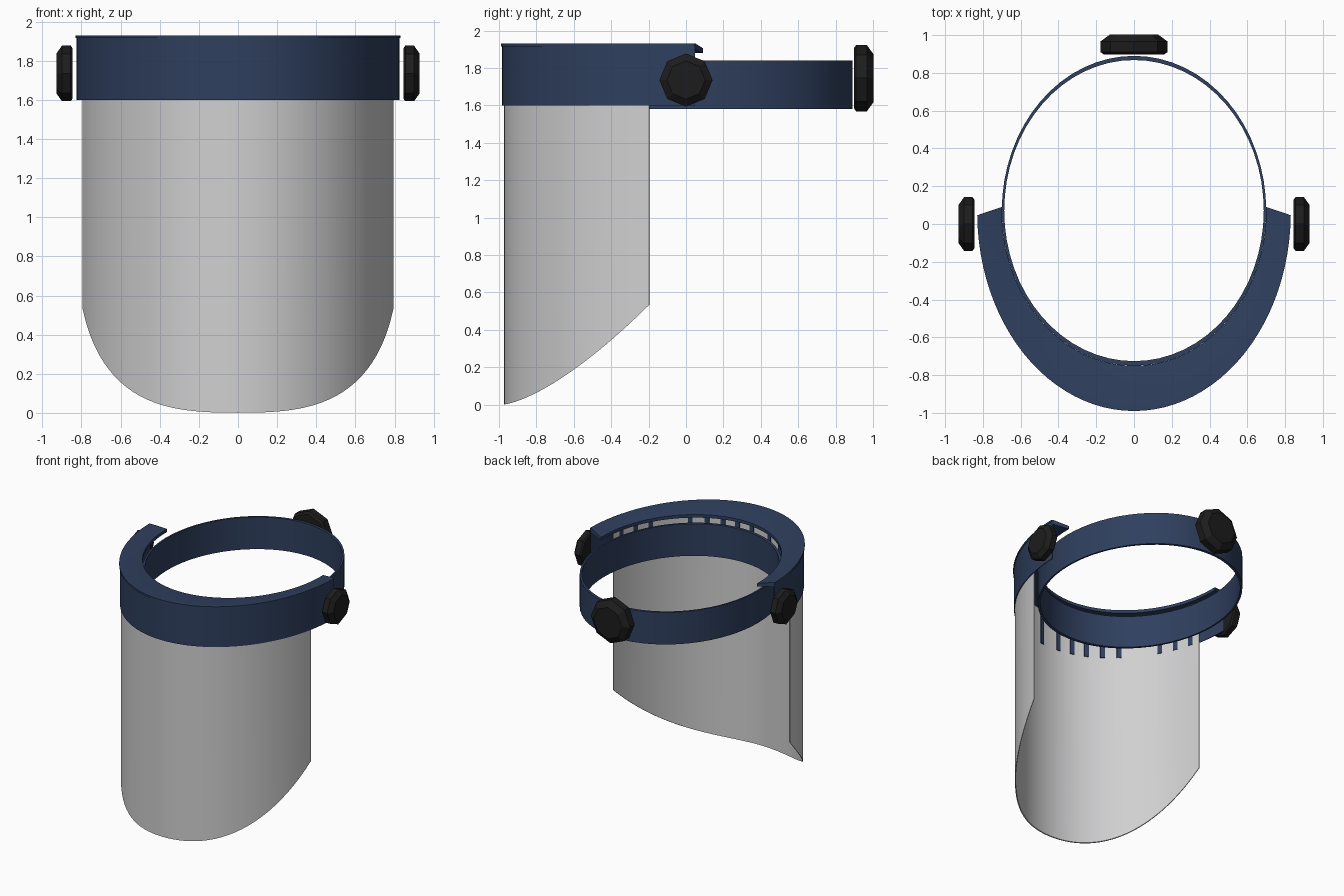
import bpy, bmesh, math
from mathutils import Matrix, Vector

cube = bpy.data.objects.get("Cube")
if cube:
    bpy.data.objects.remove(cube, do_unlink=True)


def material(name, rgb, alpha=1.0):
    mat = bpy.data.materials.new(name)
    mat.use_nodes = True
    mat.diffuse_color = (*rgb, alpha)
    bsdf = next(n for n in mat.node_tree.nodes if n.type == 'BSDF_PRINCIPLED')
    bsdf.inputs["Base Color"].default_value = (*rgb, 1.0)
    bsdf.inputs["Alpha"].default_value = alpha
    return mat


navy = material("navy plastic", (0.028, 0.05, 0.112))
black = material("black rubber", (0.012, 0.012, 0.012))
clear = material("clear grey sheet", (0.63, 0.63, 0.64), 0.85)


def ring_point(t, angle, z):
    """Point on the oval family: t=0 is the headband, t=1 the outer rim; angle 0 is the front."""
    return Vector(((0.70 + 0.13 * t) * math.sin(angle),
                   0.07 - 0.01 * t - (0.82 + 0.23 * t) * math.cos(angle), z))


def finish(name, bm, mat, smooth=True):
    bmesh.ops.recalc_face_normals(bm, faces=bm.faces)
    mesh = bpy.data.meshes.new(name)
    bm.to_mesh(mesh)
    bm.free()
    mesh.materials.append(mat)
    obj = bpy.data.objects.new(name, mesh)
    bpy.context.collection.objects.link(obj)
    if smooth:
        bpy.ops.object.select_all(action='DESELECT')
        obj.select_set(True)
        bpy.context.view_layer.objects.active = obj
        bpy.ops.object.shade_smooth_by_angle(angle=math.radians(25))
    return obj


def sweep(bm, profile, start, end, steps, closed=False):
    """Sweep a (t, z) profile round the oval; start and end give the angle for each t."""
    rings = []
    for i in range(steps if closed else steps + 1):
        f = i / steps
        ring = []
        for t, z in profile:
            angle = math.radians(start(t) + (end(t) - start(t)) * f)
            p = ring_point(t, angle, 0)
            p.z = z(p.y) if callable(z) else z
            ring.append(bm.verts.new(p))
        rings.append(ring)
    n = len(profile)
    pairs = list(zip(rings, rings[1:]))
    if closed:
        pairs.append((rings[-1], rings[0]))
    for a, b in pairs:
        for j in range(n):
            k = (j + 1) % n
            bm.faces.new((a[j], a[k], b[k], b[j]))
    if not closed:
        bm.faces.new(rings[0])
        bm.faces.new(rings[-1])


# Headband: thin oval strip all round the head
bm = bmesh.new()
sweep(bm, [(-0.1, 1.58), (0, 1.58), (0, 1.84), (-0.1, 1.84)],
      lambda t: 0, lambda t: 360, 64, closed=True)
finish("headband", bm, navy)

# Brow frame: outer wall, small rim and a top plate sloping in to the head
frame_end = lambda t: 91.4 - 2.2 * t
frame_profile = [(0.97, 1.60), (0.97, 1.915), (1, 1.915), (1, 1.93), (0.87, 1.93),
                 (0, 1.905), (0, 1.88), (0.93, 1.895), (0.93, 1.60)]
bm = bmesh.new()
sweep(bm, frame_profile, lambda t: -frame_end(t), frame_end, 48)
finish("brow_frame", bm, navy)


# Visor: curved sheet whose lower edge rises towards the sides
def lower_edge(y):
    return 0.53 * max(0.0, (y + 0.98) / 0.78) ** 1.45


bm = bmesh.new()
sweep(bm, [(0.89, lower_edge), (0.925, lower_edge), (0.925, 1.89), (0.89, 1.89)],
      lambda t: -75.5, lambda t: 75.5, 48)
finish("visor", bm, clear)

# Clips: narrow upright strips on the inside of the visor, under the frame
bm = bmesh.new()
for side in (-1, 1):
    for a in (5.5, 13.5, 21, 29, 37, 56, 63.5, 71):
        sweep(bm, [(0.86, 1.60), (0.9, 1.60), (0.9, 1.89), (0.86, 1.89)],
              lambda t: side * a - 1.1, lambda t: side * a + 1.1, 1)
finish("visor_clips", bm, navy, smooth=False)


# Knobs: eight-sided, chamfered on both faces
def knob(name, origin, turn, radius, depth):
    bm = bmesh.new()
    rings = []
    for h, r in ((0, 0.9), (0.12, 1), (0.66, 1), (1, 0.72)):
        rings.append([bm.verts.new((radius * r * math.cos(i * math.pi / 4),
                                    radius * r * math.sin(i * math.pi / 4), depth * h))
                      for i in range(8)])
    for a, b in zip(rings, rings[1:]):
        for i in range(8):
            j = (i + 1) % 8
            bm.faces.new((a[i], a[j], b[j], b[i]))
    bm.faces.new(rings[0])
    bm.faces.new(rings[-1])
    bm.transform(Matrix.Translation(origin) @ turn)
    finish(name, bm, black, smooth=False)


quarter = math.pi / 2
knob("left_knob", (0.845, 0, 1.735), Matrix.Rotation(quarter, 4, 'Y'), 0.142, 0.083)
knob("right_knob", (-0.845, 0, 1.735), Matrix.Rotation(-quarter, 4, 'Y'), 0.142, 0.083)
knob("rear_knob", (0, 0.897, 1.745), Matrix.Rotation(-quarter, 4, 'X'), 0.177, 0.106)
